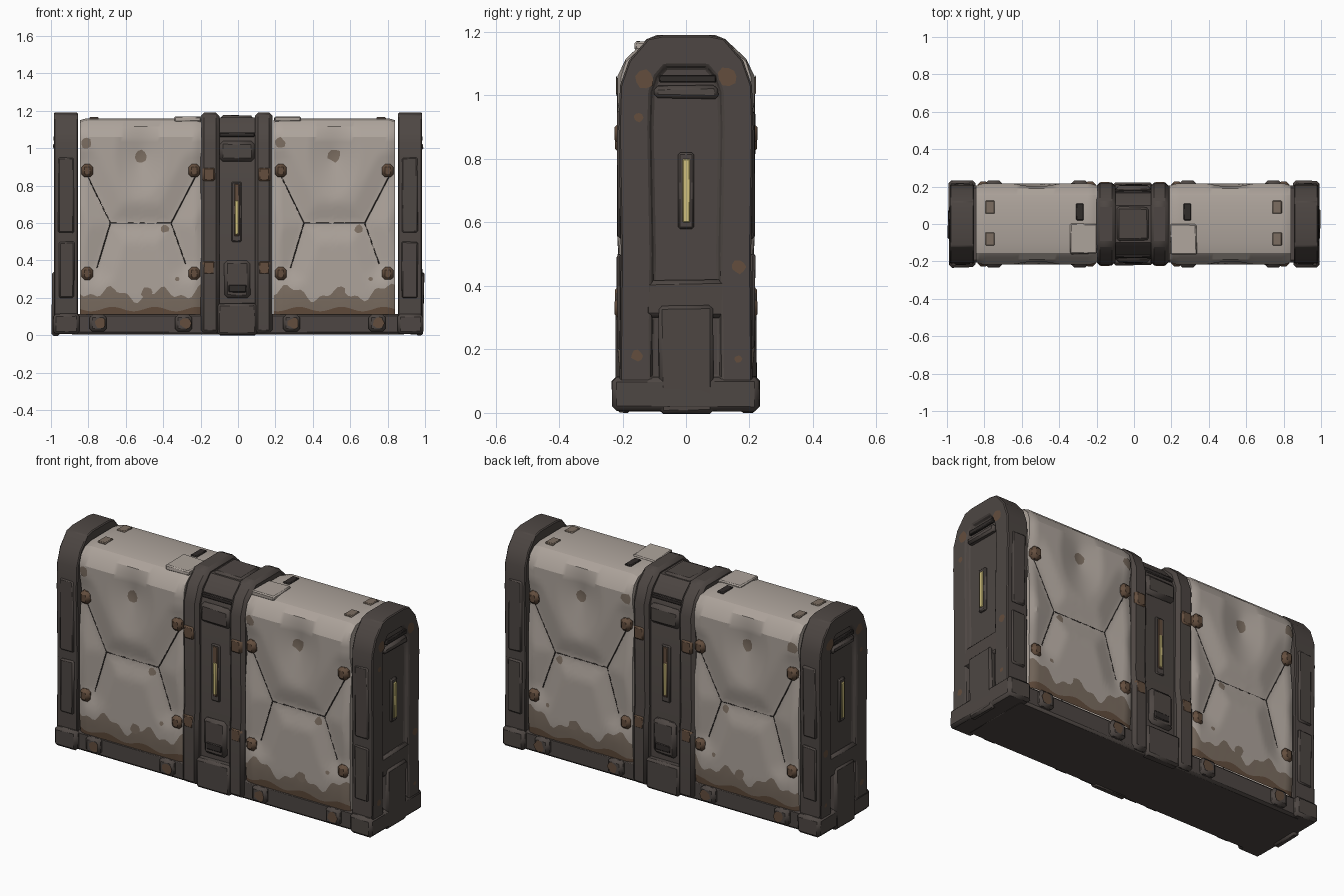
import bpy, bmesh, math, random
from mathutils import Vector

random.seed(4)
if "Cube" in bpy.data.objects:
    bpy.data.objects.remove(bpy.data.objects["Cube"])


def material(name, *rgb):
    m = bpy.data.materials.new(name)
    m.use_nodes = True
    m.diffuse_color = (*rgb, 1)
    m.node_tree.nodes["Principled BSDF"].inputs["Base Color"].default_value = (*rgb, 1)
    return m


PALE = material("pale armour", .42, .37, .33)
DARK = material("dark metal", .075, .062, .056)
BLACK = material("shadow metal", .03, .025, .023)
DIRT = material("dried mud", .2, .155, .12)
RUST = material("rust", .125, .075, .047)
LAMP = material("lamp yellow", .62, .52, .2)


def finish(bm, name, *mats, bevel=0, angle=30):
    bmesh.ops.recalc_face_normals(bm, faces=bm.faces)
    me = bpy.data.meshes.new(name)
    bm.to_mesh(me)
    bm.free()
    ob = bpy.data.objects.new(name, me)
    bpy.context.collection.objects.link(ob)
    for m in mats:
        me.materials.append(m)
    if bevel:
        mod = ob.modifiers.new("worn edges", "BEVEL")
        mod.width, mod.segments = bevel, 1
    bpy.ops.object.select_all(action="DESELECT")
    ob.select_set(True)
    bpy.context.view_layer.objects.active = ob
    bpy.ops.object.shade_smooth_by_angle(angle=math.radians(angle))
    return ob


def box(name, x, y, z, mat, bevel=.008, wear=0):
    """Box from (low, high) ranges, with optional battered corners."""
    bm = bmesh.new()
    bmesh.ops.create_cube(bm, size=1)
    for v in bm.verts:
        for i, (lo, hi) in enumerate((x, y, z)):
            v.co[i] = (hi if v.co[i] > 0 else lo) + random.uniform(-wear, wear)
    return finish(bm, name, mat, bevel=bevel)


def prism(bm, profile, x0, x1):
    """Extrude a y-z profile along x and return its x1 end face."""
    a, b = ([bm.verts.new((x, y, z)) for y, z in profile] for x in (x0, x1))
    n = len(profile)
    for i in range(n):
        bm.faces.new((a[i], a[(i + 1) % n], b[(i + 1) % n], b[i]))
    bm.faces.new(a)
    return bm.faces.new(b)


def symmetric(half):
    return half + [(-y, z) for y, z in reversed(half)]


def blob(name, centre, u, v, r, mat, fit=None):
    """Thin irregular patch lying in the plane of axes u and v."""
    bm = bmesh.new()
    rim = []
    for i in range(9):
        a, q = math.tau * i / 9, r * random.uniform(.8, 1.15)
        p = Vector(centre) + Vector(u) * q * math.cos(a) + Vector(v) * q * math.sin(a)
        rim.append(bm.verts.new(fit(p) if fit else p))
    c = Vector(centre)
    hub = bm.verts.new(fit(c) if fit else c)
    for i in range(9):
        bm.faces.new((hub, rim[i], rim[(i + 1) % 9]))
    return finish(bm, name, mat)


# Dented armour panels
HALF_W = .325
CRACKS = [[(-.95, .9), (-.5, .6), (.5, .6), (.95, .88)],
          [(-.5, .6), (-.72, .36)], [(.5, .6), (.74, .38)]]


def crack_distance(u, z):
    best = 1
    for line in CRACKS:
        for a, b in zip(line, line[1:]):
            a, b, p = (Vector((q[0] * HALF_W, q[1])) for q in (a, b, (u, z)))
            t = max(0, min(1, (p - a).dot(b - a) / (b - a).length_squared))
            best = min(best, (p - a - (b - a) * t).length)
    return best


def depth(u, z):
    d = .195 + min(.021, .2 * crack_distance(u, z))
    dent = math.hypot(u * HALF_W, (z - .96) * .6)
    d -= max(0, .03 - .22 * dent)
    return d - .12 * max(0, abs(u) - .9) - .1 * max(0, .2 - z)


def panel(name, cx):
    bm = bmesh.new()
    cols, walls = 36, 30
    grid = []
    for i in range(cols + 1):
        u = 2 * i / cols - 1
        rust = .14 + .012 * math.sin(9 * u + cx)
        mud = .215 + .03 * math.sin(8 * u + 2 * cx) + .015 * math.sin(21 * u) + .03 * u * u
        zs = [.11, rust, (rust + mud) / 2]
        zs += [mud + (1.06 - mud) * k / walls for k in range(walls + 1)]
        wall = [(depth(u, z), z) for z in zs]
        drop = .1 * max(0, abs(u) - .9)
        half = wall + [(.19, 1.115 - drop), (.155, 1.148 - drop), (.1, 1.16 - drop)]
        ring = [(-y, z) for y, z in half] + half[::-1]
        grid.append([bm.verts.new((cx + u * HALF_W, y, z)) for y, z in ring])
    n = len(grid[0])
    for a, b in zip(grid, grid[1:]):
        for k in range(n - 1):
            f = bm.faces.new((a[k], b[k], b[k + 1], a[k + 1]))
            row = min(k, n - 2 - k)
            f.material_index = 2 if row == 0 else 1 if row < 3 else 0
    bm.faces.new(grid[0])
    bm.faces.new(grid[-1])
    finish(bm, name, PALE, DIRT, RUST, angle=25)


def on_panel(cx, side):
    return lambda p: Vector((p.x, side * (depth((p.x - cx) / HALF_W, p.z) + .004), p.z))


for cx, label in ((-.52, "right"), (.515, "left")):
    panel(label + "_armour_panel", cx)
    for side, face in ((-1, "front"), (1, "back")):
        fit, tag = on_panel(cx, side), f"{label}_{face}_"
        # Crack lines pressed into the armour
        cu = bpy.data.curves.new(tag + "cracks", "CURVE")
        cu.dimensions, cu.bevel_depth, cu.bevel_resolution = "3D", .003, 0
        for line in CRACKS:
            for a, b in zip(line, line[1:]):
                sp = cu.splines.new("POLY")
                sp.points.add(8)
                for k, pt in enumerate(sp.points):
                    u, z = (a[j] + (b[j] - a[j]) * k / 8 for j in (0, 1))
                    pt.co = (*(fit(Vector((cx + u * HALF_W, 0, z))) - Vector((0, side * .003, 0))), 1)
        cu.materials.append(BLACK)
        bpy.context.collection.objects.link(bpy.data.objects.new(tag + "cracks", cu))
        # Mud and rust patches
        for u, z, r, mat in ((0, .96, .035, DIRT), (-.9, 1.03, .03, DIRT), (.4, .57, .022, DIRT),
                             (.1, .23, .03, DIRT), (.6, .3, .012, DIRT)):
            blob(tag + "patch", (cx + u * HALF_W, 0, z), (1, 0, 0), (0, 0, 1), r, mat, fit)
        # Corner clamps and base lugs
        for u in (-.88, .88):
            x = cx + u * HALF_W
            for z in (.33, .88):
                y = sorted((side * .17, side * .226))
                box(tag + "clamp", (x - .03, x + .03), y, (z - .035, z + .035), RUST, .016)
            x = cx + u * .8 * HALF_W
            box(tag + "base_lug", (x - .045, x + .045), sorted((side * .15, side * .232)),
                (.02, .11), DARK, .015)
            blob(tag + "lug_rust", (x + .01, side * .234, .065), (1, 0, 0), (0, 0, 1), .03, RUST)
    # Plates and slots on the panel top
    inner = -1 if cx > 0 else 1
    x = cx + inner * .25
    box(label + "_top_plate", (x - .07, x + .07), (-.16, .0), (1.14, 1.168), PALE, .006, .004)
    for y in (-.08, .09):
        x = cx - inner * .25
        box(label + "_top_slot", (x - .025, x + .025), (y - .035, y + .035), (1.15, 1.166), DIRT, .004)
    x = cx + inner * .23
    box(label + "_top_vent", (x - .02, x + .02), (.02, .11), (1.15, 1.167), BLACK, .004)

# Base rail
box("base_rail", (-.9, .9), (-.205, .205), (.005, .115), DARK, .012)

# End posts
POST = symmetric([(.21, .12), (.205, .5), (.212, .9), (.208, 1.03), (.18, 1.11), (.12, 1.18), (.07, 1.19)])
for s, label in ((-1, "right"), (1, "left")):
    bm = bmesh.new()
    end = prism(bm, [(y, z if z > .2 else .01) for y, z in POST], s * .855, s * .985)
    bmesh.ops.recalc_face_normals(bm, faces=bm.faces)
    for width, push in ((.025, .01), (.07, 0), (.01, -.022)):
        bmesh.ops.inset_region(bm, faces=[end], thickness=width, use_even_offset=True)
        for v in end.verts:
            v.co.x += s * (push if push < 0 else 0)
    finish(bm, label + "_end_post", DARK, bevel=.014)
    span = lambda a, b: sorted((s * a, s * b))
    box(label + "_post_foot", span(.85, .99), (-.232, .232), (.005, .115), DARK, .015, .003)
    box(label + "_post_shin", span(.95, .993), (-.085, .085), (.0, .34), DARK, .012, .005)
    box(label + "_post_brace", span(.95, .984), (-.13, .13), (.3, .42), DARK, .02, .004)
    box(label + "_post_handle", span(.95, .99), (-.1, .1), (.99, 1.03), DARK, .012, .005)
    box(label + "_post_slot", span(.97, .987), (-.085, .095), (1.04, 1.065), BLACK, .004)
    box(label + "_lamp_mount", span(.94, .977), (-.025, .025), (.58, .82), DARK, .006)
    box(label + "_post_lamp", span(.97, .983), (-.011, .013), (.6, .8), LAMP, .003)
    for y, z, r in ((.13, 1.06, .032), (-.13, 1.05, .03), (.165, .46, .022), (-.155, .18, .018),
                    (.165, .17, .012), (-.15, .93, .014)):
        blob(label + "_post_rust", (s * .987, y, z), (0, 1, 0), (0, 0, 1), r, RUST)
    for side in (-1, 1):
        y = sorted((side * .2, side * .217))
        for z in ((.2, .5), (.55, .95)):
            box(label + "_post_rib", span(.875, .96), y, z, DARK, .012, .003)

# Centre column: recessed core between two ribs
bm = bmesh.new()
prism(bm, symmetric([(.185, .01), (.185, 1.03), (.16, 1.1), (.1, 1.165)]), -.15, .13)
finish(bm, "column_core", DARK)
for x0, x1, label in ((-.2, -.1, "right"), (.09, .185, "left")):
    bm = bmesh.new()
    prism(bm, symmetric([(.222, .01), (.222, .36), (.212, .45), (.218, 1.03), (.185, 1.12), (.11, 1.19)]), x0, x1)
    finish(bm, label + "_column_rib", DARK, bevel=.018)
box("column_top_hatch", (-.09, .08), (-.09, .09), (1.15, 1.178), DARK, .012, .004)
for side, face in ((-1, "front"), (1, "back")):
    def out(a, b):
        return sorted((side * a, side * b))
    box(face + "_column_foot", (-.11, .1), out(.17, .222), (.0, .17), DARK, .012, .003)
    box(face + "_column_lower_cover", (-.075, .065), out(.17, .21), (.2, .4), DARK, .02, .004)
    box(face + "_column_vent", (-.05, .045), out(.2, .214), (.23, .27), BLACK, .005)
    box(face + "_column_upper_cover", (-.1, .09), out(.15, .205), (.93, 1.04), DARK, .02, .004)
    box(face + "_column_grip", (-.1, .09), out(.13, .18), (1.06, 1.085), BLACK, .005)
    box(face + "_lamp_mount", (-.035, .02), out(.17, .193), (.5, .82), DARK, .006)
    box(face + "_lamp_rust", (-.02, .007), out(.185, .196), (.53, .81), RUST, .003)
    box(face + "_column_lamp", (-.017, .002), out(.19, .199), (.54, .72), LAMP, .003)
    for x in (-.155, .14):
        for z in (.36, .86):
            box(face + "_rib_clamp", (x - .035, x + .035), out(.19, .224), (z - .04, z + .04), RUST, .012)
